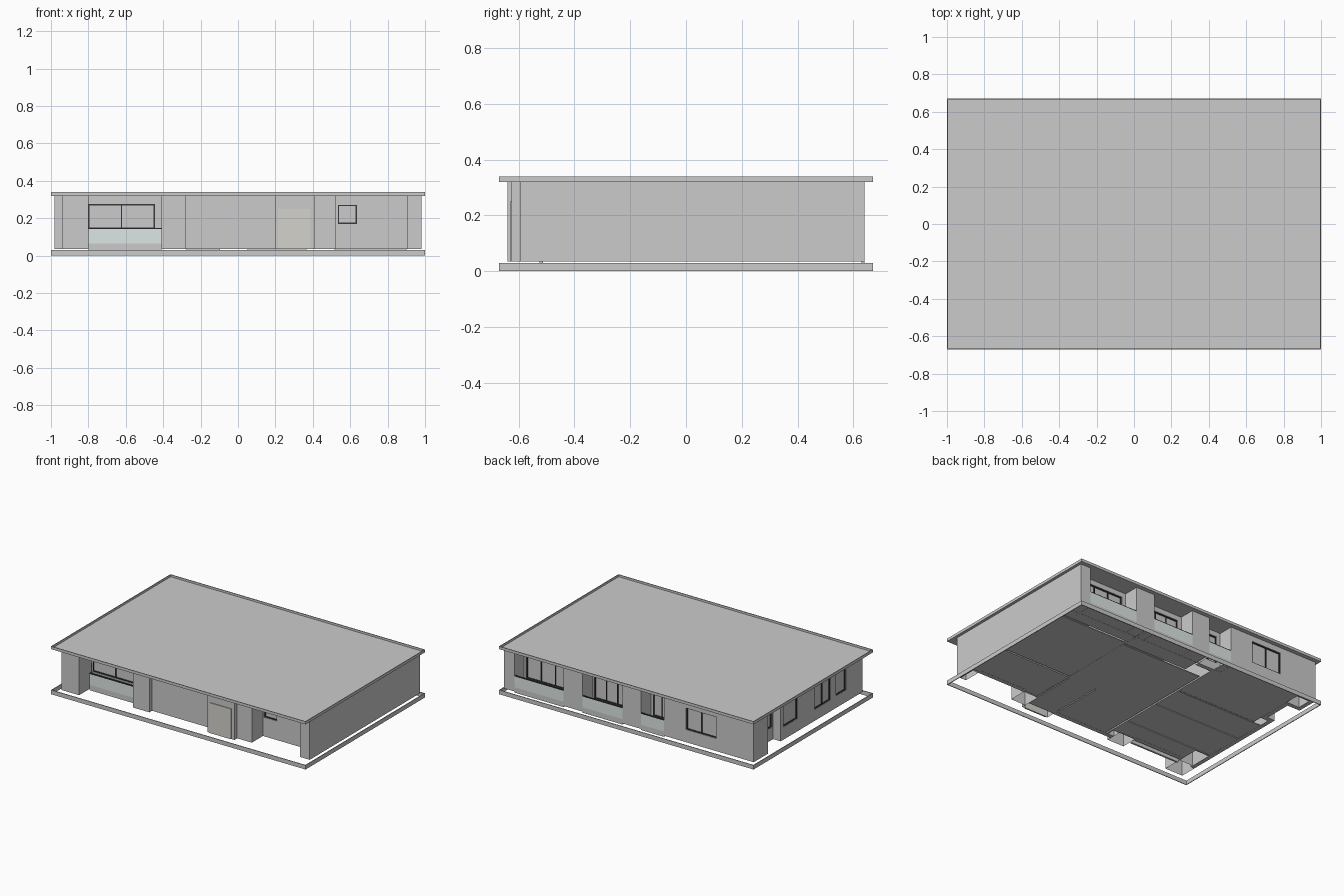
import bpy, bmesh

if "Cube" in bpy.data.objects:
    bpy.data.objects.remove(bpy.data.objects["Cube"])

WB, WT = 0.035, 0.32      # wall bottom and top
T = 0.03                  # wall thickness


def material(name, rgb):
    m = bpy.data.materials.new(name)
    m.diffuse_color = (*rgb, 1)
    m.use_nodes = True
    m.node_tree.nodes["Principled BSDF"].inputs["Base Color"].default_value = m.diffuse_color
    return m


dark = material("dark_frame", (0.04, 0.04, 0.04))
glass = material("pale_glass", (0.72, 0.8, 0.78))
cream = material("door_paint", (0.66, 0.65, 0.6))


def boxes(name, items, mat=None, open_ends=""):
    """One object from (x0, x1, y0, y1, z0, z1) boxes; open_ends drops bottom faces."""
    bm = bmesh.new()
    for x0, x1, y0, y1, z0, z1 in items:
        vs = bmesh.ops.create_cube(bm, size=1)["verts"]
        for v in vs:
            v.co.x = x1 if v.co.x > 0 else x0
            v.co.y = y1 if v.co.y > 0 else y0
            v.co.z = z1 if v.co.z > 0 else z0
    if open_ends:
        bm.normal_update()
        ends = [f for f in bm.faces if f.normal.z < -0.9]
        bmesh.ops.delete(bm, geom=ends, context="FACES_ONLY")
    me = bpy.data.meshes.new(name)
    bm.to_mesh(me)
    bm.free()
    ob = bpy.data.objects.new(name, me)
    bpy.context.collection.objects.link(ob)
    if mat:
        me.materials.append(mat)
    return ob


def band(name, z0, z1, t=0.005):
    X, Y = 1.0, 0.67
    boxes(name, [(-X, X, -Y, -Y + t, z0, z1), (-X, X, Y - t, Y, z0, z1),
                 (-X, -X + t, -Y + t, Y - t, z0, z1), (X - t, X, -Y + t, Y - t, z0, z1)])


def wall(name, axis, face, side, a0, a1, windows=()):
    """Wall along an axis with its outer face at 'face', looking towards 'side' (+1/-1).
    windows: (start, end, bottom, top, panes)"""
    def span(p, q, near, far, z0, z1):
        d0, d1 = sorted((face - side * near, face - side * far))
        return (p, q, d0, d1, z0, z1) if axis == "x" else (d0, d1, p, q, z0, z1)
    solid, frames, panes, cur = [], [], [], a0
    for s, e, b, t, n in sorted(windows):
        if s > cur:
            solid.append(span(cur, s, 0, T, WB, WT))
        solid += [span(s, e, 0, T, WB, b), span(s, e, 0, T, t, WT)]
        w = 0.006
        frames += [span(s, e, 0.004, 0.02, b, b + w), span(s, e, 0.004, 0.02, t - w, t)]
        for i in range(n + 1):
            p = s + (e - s - w) * i / n
            frames.append(span(p, p + w, 0.004, 0.02, b, t))
        panes.append(span(s, e, 0.011, 0.014, b, t))
        cur = e
    if cur < a1:
        solid.append(span(cur, a1, 0, T, WB, WT))
    boxes(name, solid)
    if windows:
        boxes(name + "_window_frames", frames, dark)
        boxes(name + "_window_panes", panes)


def railing(name, x0, x1, y0, y1):
    boxes(name + "_base", [(x0, x1, y0, y1, 0.027, 0.065)])
    boxes(name + "_glass", [(x0, x1, y0, y1, 0.065, 0.142)], glass)
    boxes(name + "_handrail", [(x0, x1, y0, y1, 0.142, 0.147)], dark)


# roof sheet with fascia, and base band
boxes("roof_sheet", [(-0.995, 0.995, -0.665, 0.665, 0.32, 0.325)])
band("roof_fascia", 0.32, 0.34)
band("base_band", 0.0, 0.03)

# hollow columns
boxes("columns", [
    (-0.94, -0.80, -0.64, -0.50, WB, WT), (-0.41, -0.28, -0.595, -0.47, WB, WT),
    (0.41, 0.525, -0.595, -0.47, WB, WT), (0.905, 0.98, -0.595, -0.47, WB, WT),
    (0.90, 0.98, 0.53, 0.64, WB, WT), (0.365, 0.515, 0.53, 0.64, WB, WT),
    (-0.095, 0.05, 0.53, 0.64, WB, WT)], open_ends="bottom")

# front walls
wall("front_left_wall", "x", -0.49, -1, -0.80, -0.41, [(-0.80, -0.445, 0.145, 0.275, 2)])
wall("front_middle_wall", "x", -0.565, -1, -0.28, 0.20)
wall("front_right_wall", "x", -0.47, -1, 0.525, 0.905, [(0.535, 0.635, 0.17, 0.27, 1)])
boxes("entrance_bay", [(0.20, 0.41, -0.625, -0.56, WB, WT)], open_ends="bottom")
boxes("entrance_door", [(0.213, 0.385, -0.63, -0.62, WB, 0.25)], cream)
railing("front_railing", -0.80, -0.41, -0.525, -0.512)

# right wall
wall("right_wall", "y", 0.98, 1, -0.595, 0.64)

# back walls: three loggias and one flush wall
for i, (x0, x1, n) in enumerate([(0.515, 0.90, 3), (0.05, 0.365, 3), (-0.275, -0.095, 2)]):
    wall(f"loggia_wall_{i}", "x", 0.53, 1, x0, x1, [(x0 + 0.03, x1 - 0.015, 0.09, 0.285, n)])
    railing(f"loggia_railing_{i}", x0, x1, 0.628, 0.64)
wall("back_wall", "x", 0.64, 1, -0.98, -0.275, [(-0.686, -0.45, 0.125, 0.28, 2)])
boxes("loggia_end_wall", [(-0.305, -0.275, 0.50, 0.61, WB, WT)])

# left walls with a small recess near the back
wall("left_back_wall", "y", -0.98, -1, 0.484, 0.64)
boxes("left_recess_sides", [(-0.98, -0.85, 0.48, 0.51, WB, WT), (-0.94, -0.85, 0.25, 0.28, WB, WT)])
wall("left_recess_wall", "y", -0.88, -1, 0.28, 0.484, [(0.29, 0.40, 0.125, 0.285, 1)])
wall("left_wall", "y", -0.94, -1, -0.52, 0.28,
     [(0.09, 0.25, 0.125, 0.28, 1), (-0.28, -0.10, 0.115, 0.285, 2), (-0.45, -0.34, 0.12, 0.285, 1)])

# room floors, with gaps below the partitions
boxes("room_floors", [(x0, x1, y0, y1, 0.036, 0.042) for x0, x1, y0, y1 in [
    (0.43, 0.95, -0.46, -0.15), (0.43, 0.95, -0.13, 0.43), (0.43, 0.95, 0.445, 0.628),
    (0.20, 0.41, -0.56, -0.15), (0.19, 0.42, -0.15, 0.40), (-0.21, 0.19, -0.535, 0.40),
    (-0.08, 0.42, 0.415, 0.628), (-0.80, -0.23, -0.48, -0.34), (-0.91, -0.23, -0.325, -0.06),
    (-0.91, -0.23, -0.045, 0.17), (-0.85, -0.23, 0.185, 0.61)]])

# inner partitions
boxes("partitions", [
    (0.42, 0.43, -0.47, 0.50, WB, WT), (0.43, 0.95, -0.15, -0.14, WB, WT),
    (-0.23, -0.22, -0.535, 0.50, WB, WT), (-0.91, -0.23, -0.34, -0.33, WB, WT),
    (-0.91, -0.23, -0.06, -0.05, WB, WT), (-0.85, -0.23, 0.175, 0.185, WB, WT)])
